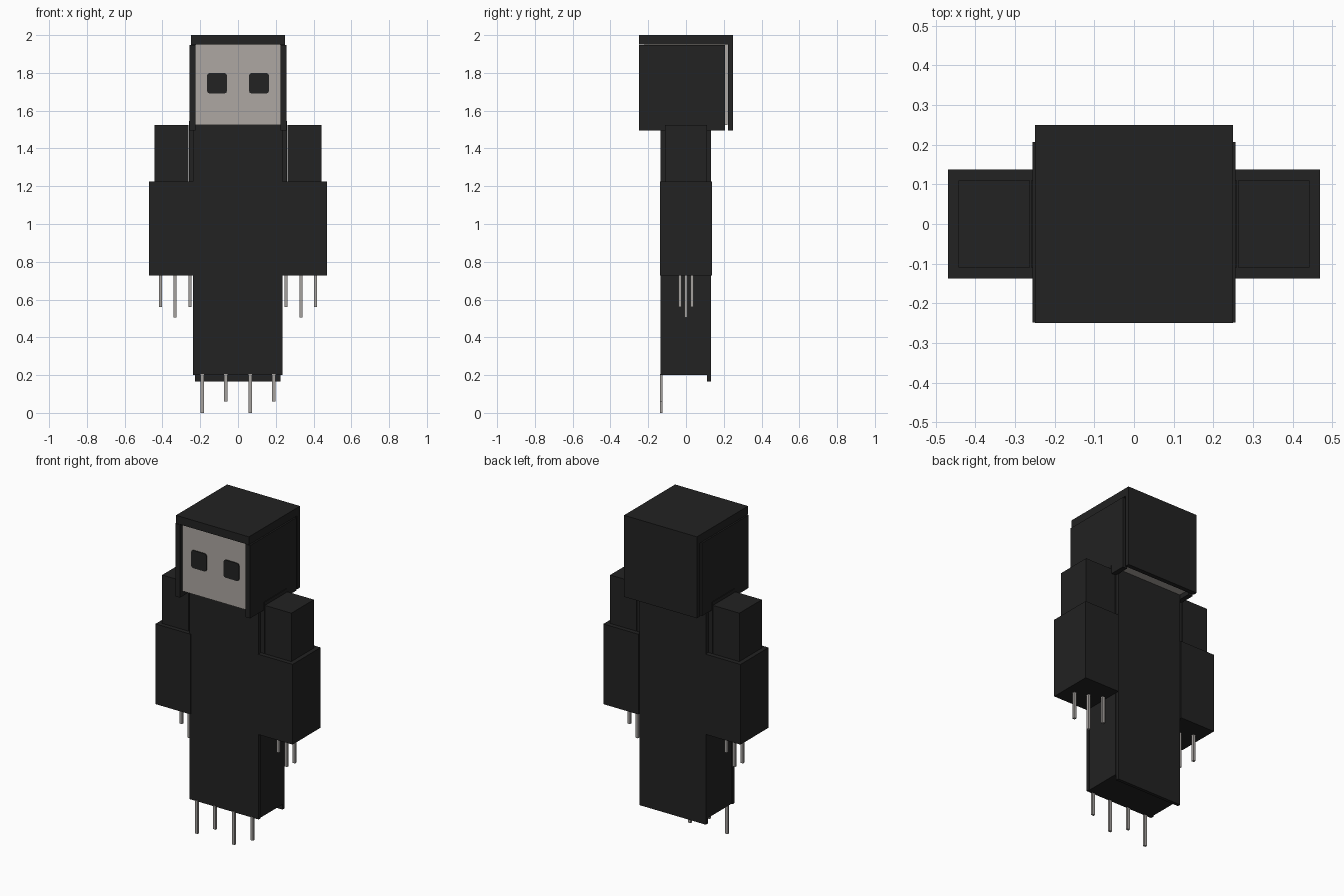
import bpy, bmesh

if "Cube" in bpy.data.objects:
    bpy.data.objects.remove(bpy.data.objects["Cube"])


def material(name, rgb):
    m = bpy.data.materials.new(name)
    m.diffuse_color = (*rgb, 1)
    m.use_nodes = True
    m.node_tree.nodes["Principled BSDF"].inputs["Base Color"].default_value = m.diffuse_color
    return m


BLACK = material("black cloth", (0.016, 0.016, 0.016))
SKIN = material("pale grey skin", (0.42, 0.39, 0.36))
CLAW = material("grey claw", (0.38, 0.36, 0.345))


def box(name, x, y, z, mat, corner=0.0):
    """Box from (min, max) ranges; corner trims the edges that run along y."""
    bm = bmesh.new()
    bmesh.ops.create_cube(bm, size=1)
    for v in bm.verts:
        v.co = [r[0] if c < 0 else r[1] for c, r in zip(v.co, (x, y, z))]
    if corner:
        edges = [e for e in bm.edges
                 if abs(e.verts[0].co.y - e.verts[1].co.y) > 1e-5]
        bmesh.ops.bevel(bm, geom=edges, offset=corner, segments=2,
                        profile=0.5, affect='EDGES')
    bmesh.ops.recalc_face_normals(bm, faces=bm.faces[:])
    me = bpy.data.meshes.new(name)
    bm.to_mesh(me)
    bm.free()
    me.materials.append(mat)
    ob = bpy.data.objects.new(name, me)
    bpy.context.collection.objects.link(ob)
    return ob


def span(a, b, side):
    return tuple(sorted((a * side, b * side)))


# Head inside an open-fronted hood
box("head", (-0.225, 0.225), (-0.22, 0.22), (1.525, 1.95), SKIN)
box("hood_top", (-0.25, 0.25), (-0.25, 0.25), (1.95, 2.0), BLACK)
box("hood_back", (-0.25, 0.25), (0.222, 0.25), (1.495, 1.95), BLACK)

# Torso, with long front and back robe panels
box("torso", (-0.23, 0.23), (-0.115, 0.112), (0.2, 1.525), BLACK)
box("robe_front", (-0.238, 0.235), (-0.134, -0.115), (0.2, 1.525), BLACK)
box("robe_back", (-0.228, 0.226), (0.112, 0.132), (0.165, 1.525), BLACK)

for side, label in ((-1, "left"), (1, "right")):
    # Hood cheeks and eyes
    box(label + "_hood_side", span(0.225, 0.256, side), (-0.248, 0.207),
        (1.495, 1.947), BLACK)
    box(label + "_eye", span(0.058, 0.164, side), (-0.226, -0.219),
        (1.69, 1.80), BLACK, corner=0.015)
    # Robe side strip, upper arm and wide sleeve
    box(label + "_robe_side", span(0.23, 0.26, side), (-0.11, 0.11),
        (1.2, 1.545), BLACK)
    box(label + "_upper_arm", span(0.262, 0.443, side), (-0.11, 0.11),
        (1.22, 1.525), BLACK)
    box(label + "_sleeve", span(0.23, 0.47, side), (-0.137, 0.138),
        (0.728, 1.225), BLACK)
    # Finger claws, set along a slight diagonal
    for i, (cx, cy, low) in enumerate(((0.255, 0.032, 0.56),
                                       (0.333, 0.0, 0.505),
                                       (0.41, -0.032, 0.56))):
        x, y, r = cx * side, cy * side, 0.008
        box(f"{label}_finger_claw_{i + 1}", (x - r, x + r), (y - r, y + r),
            (low, 0.74), CLAW)

# Toe claws along the front hem, alternating long and short
for i, x in enumerate((-0.19, -0.065, 0.065, 0.19)):
    box(f"toe_claw_{i + 1}", (x - 0.009, x + 0.009), (-0.138, -0.125),
        (0.06 * (i % 2), 0.205), CLAW)
